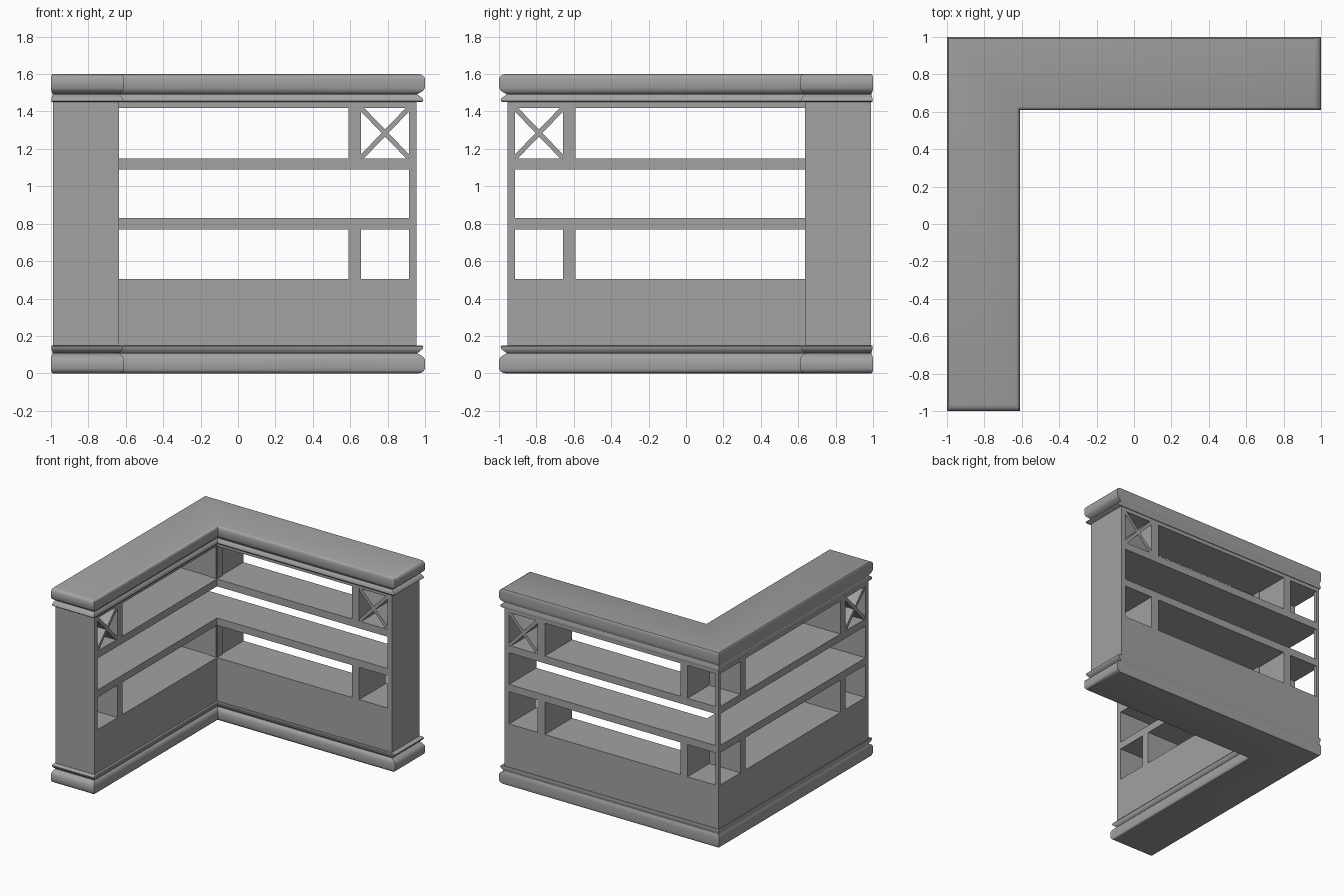
import bpy
import bmesh
import math
from mathutils import Matrix, Vector

cube = bpy.data.objects.get("Cube")
if cube:
    bpy.data.objects.remove(cube)

grey = bpy.data.materials.new("plain grey")
grey.use_nodes = True
COLOUR = (0.36, 0.36, 0.36, 1)
grey.diffuse_color = COLOUR
grey.node_tree.nodes["Principled BSDF"].inputs["Base Color"].default_value = COLOUR

# Body limits: outer face, inner face and wing end
OUTER, INNER, END = 0.99, 0.635, 0.955
# Swaps the back wing onto the side wing across the corner diagonal
SWAP = Matrix(((0, -1, 0, 0), (-1, 0, 0, 0), (0, 0, 1, 0), (0, 0, 0, 1)))


def finish(name, bm, smooth=False):
    bmesh.ops.recalc_face_normals(bm, faces=bm.faces)
    mesh = bpy.data.meshes.new(name)
    bm.to_mesh(mesh)
    bm.free()
    mesh.materials.append(grey)
    obj = bpy.data.objects.new(name, mesh)
    bpy.context.collection.objects.link(obj)
    if smooth:
        bpy.ops.object.select_all(action='DESELECT')
        obj.select_set(True)
        bpy.context.view_layer.objects.active = obj
        bpy.ops.object.shade_smooth_by_angle(angle=math.radians(40))
    return obj


def l_shape(name, profile, smooth=False):
    """Loft the corner footprint through (height, overhang) pairs."""
    bm = bmesh.new()
    rings = []
    for z, f in profile:
        o, i, e = OUTER + 0.01 * f, INNER - 0.025 * f, END + 0.045 * f
        outline = [(-o, -e), (-i, -e), (-i, i), (e, i), (e, o), (-o, o)]
        rings.append([bm.verts.new((x, y, z)) for x, y in outline])
    for a, b in zip(rings, rings[1:]):
        for k in range(6):
            n = (k + 1) % 6
            bm.faces.new((a[k], a[n], b[n], b[k]))
    bm.faces.new(rings[0])
    bm.faces.new(rings[-1])
    return finish(name, bm, smooth)


def box(name, x0, x1, z0, z1, y0=INNER, y1=OUTER, swap=False, turn=0):
    """Box on the back wing, or on the side wing when swapped."""
    bm = bmesh.new()
    size = Vector((x1 - x0, y1 - y0, z1 - z0))
    centre = Vector((x0 + x1, y0 + y1, z0 + z1)) / 2
    m = Matrix.Translation(centre) @ Matrix.Rotation(turn, 4, 'Y') @ Matrix.Diagonal(size.to_4d())
    bmesh.ops.create_cube(bm, size=1, matrix=SWAP @ m if swap else m)
    return finish(name, bm)


# Mouldings: rounded block plus a thin lip, repeated upside down for the plinth
moulding = [(1.45, 0.6), (1.457, 0.8), (1.468, 0.75), (1.48, 0.45), (1.49, 0.1),
            (1.494, 0.1), (1.5, 0.4), (1.51, 0.75), (1.525, 1), (1.575, 1),
            (1.588, 0.85), (1.596, 0.6), (1.6, 0.25)]
l_shape("counter_top", moulding, True)
l_shape("plinth", [(1.6 - z, f) for z, f in reversed(moulding)], True)

# Solid base, shelves and top rail
for name, z0, z1 in (("base_cabinet", 0.15, 0.505), ("lower_shelf", 0.77, 0.83),
                     ("upper_shelf", 1.09, 1.15), ("top_rail", 1.42, 1.45)):
    l_shape(name, [(z0, 0), (z1, 0)])

# Slim post at the outer corner
box("corner_post", -OUTER, -0.963, 0.505, 1.42, 0.963, OUTER)

# Uprights and crossed rack in each wing
for wing, swap in (("back", False), ("side", True)):
    box(wing + "_end_panel", 0.915, END, 0.505, 1.42, swap=swap)
    for row, z0, z1 in (("lower", 0.505, 0.77), ("upper", 1.15, 1.42)):
        box(f"{wing}_{row}_divider", 0.59, 0.657, z0, z1, swap=swap)
        box(f"{wing}_{row}_corner_divider", -0.707, -0.643, z0, z1, swap=swap)
    for label, sign in (("rising", 1), ("falling", -1)):
        box(f"{wing}_rack_{label}_board", 0.601, 0.971, 1.272, 1.298,
            y0=INNER + 0.002, y1=OUTER - 0.002, swap=swap, turn=sign * math.radians(46))
